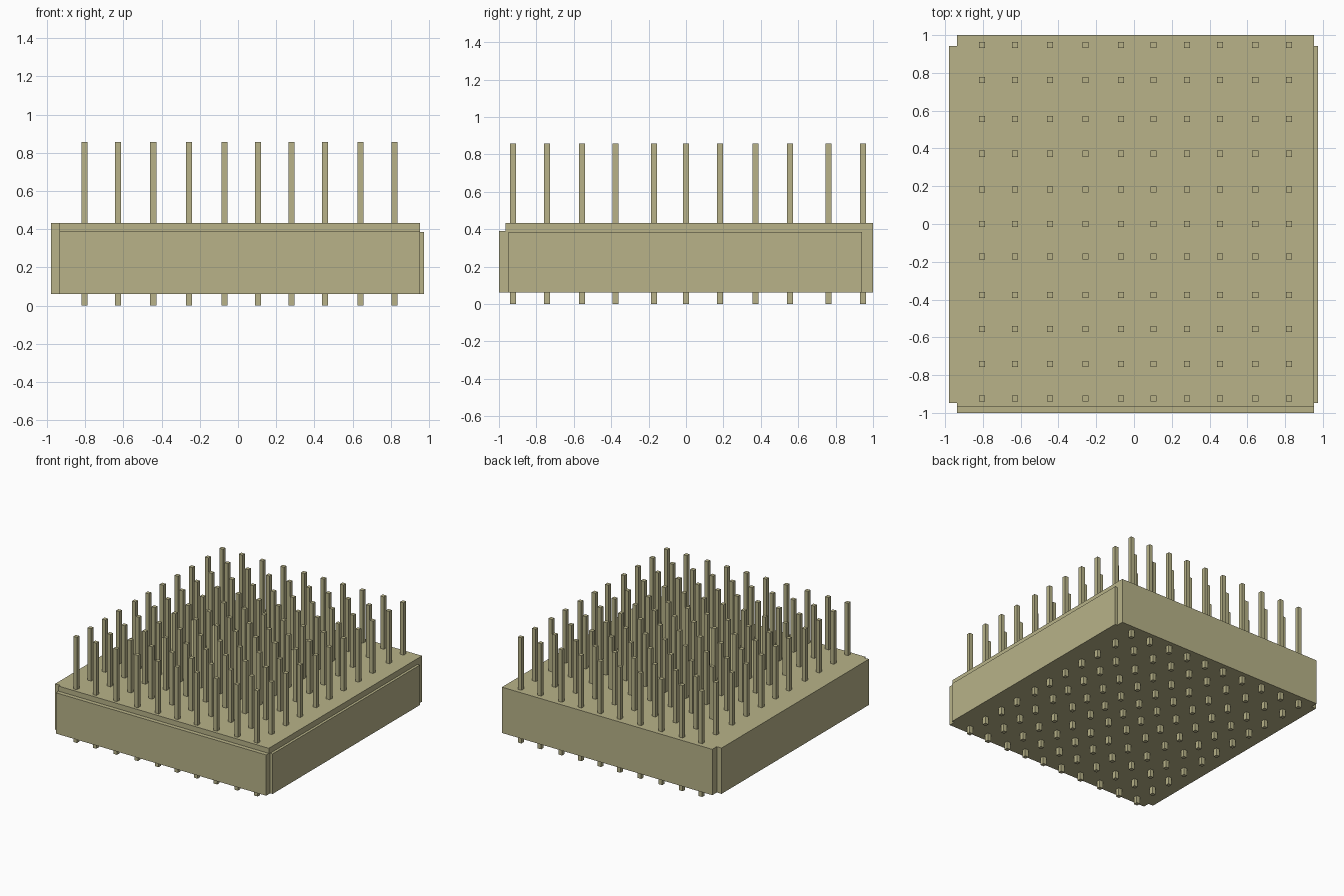
import bpy
import bmesh
from mathutils import Matrix, Vector

if "Cube" in bpy.data.objects:
    bpy.data.objects.remove(bpy.data.objects["Cube"])

mat = bpy.data.materials.new("tan_plastic")
mat.diffuse_color = (0.48, 0.45, 0.25, 1)
mat.use_nodes = True
mat.node_tree.nodes["Principled BSDF"].inputs["Base Color"].default_value = mat.diffuse_color


def add_box(bm, lo, hi):
    lo, hi = Vector(lo), Vector(hi)
    m = Matrix.Translation((lo + hi) / 2) @ Matrix.Diagonal((*(hi - lo), 1))
    bmesh.ops.create_cube(bm, size=1, matrix=m)


def make(name, boxes):
    bm = bmesh.new()
    for lo, hi in boxes:
        add_box(bm, lo, hi)
    me = bpy.data.meshes.new(name)
    bm.to_mesh(me)
    bm.free()
    me.materials.append(mat)
    ob = bpy.data.objects.new(name, me)
    bpy.context.collection.objects.link(ob)
    return ob


X0, X1 = -0.936, 0.953      # core block sides
Y0, Y1 = -0.966, 1.0        # core block front and back
Z0, Z1 = 0.06, 0.432        # underside and top

# Main housing block
make("housing_core", [((X0, Y0, Z0), (X1, Y1, Z1))])

# Side and front walls, stepped below the top on the front and right
make("front_wall", [((X0, -1.0, Z0), (X1, Y0, 0.391))])
make("left_wall", [((-0.979, -0.948, Z0), (X0, 0.942, Z1))])
make("right_wall", [((X1, -0.948, Z0), (0.974, 0.942, 0.385))])

# Grid of square pins passing through the housing
pin_x = [-0.804, -0.629, -0.444, -0.256, -0.07, 0.104, 0.28, 0.455, 0.642, 0.82]
pin_y = [-0.925, -0.742, -0.557, -0.377, -0.172, -0.001, 0.183, 0.372, 0.556, 0.763, 0.947]
R = 0.016
make("pins", [((x - R, y - R, 0), (x + R, y + R, 0.857)) for x in pin_x for y in pin_y])
